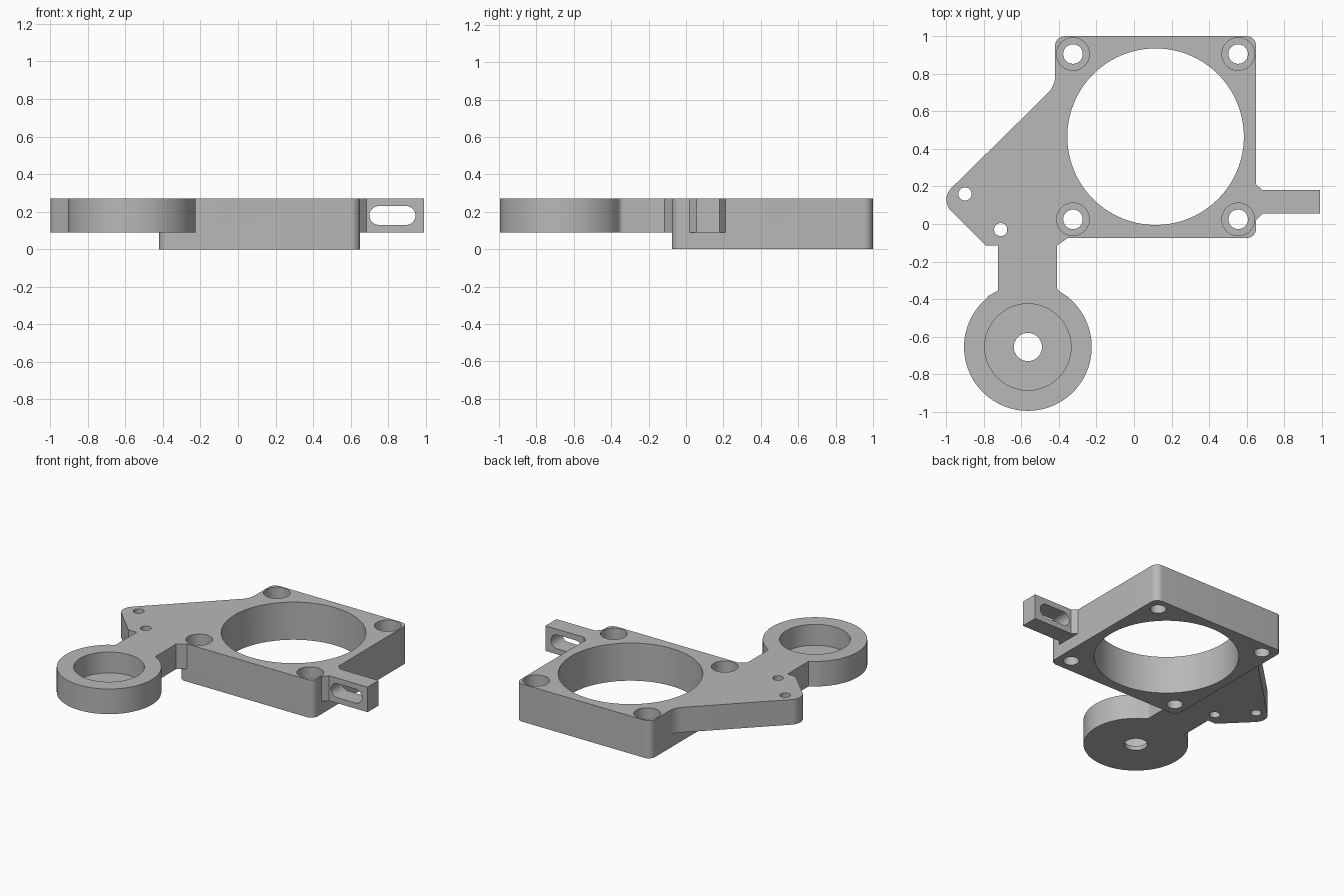
import bpy, bmesh
from math import cos, sin, pi
from mathutils import Vector

cube = bpy.data.objects.get("Cube")
if cube:
    bpy.data.objects.remove(cube, do_unlink=True)

grey = bpy.data.materials.new("plain_grey")
grey.use_nodes = True
GREY = (0.48, 0.48, 0.48, 1)
grey.diffuse_color = GREY
grey.node_tree.nodes["Principled BSDF"].inputs["Base Color"].default_value = GREY

TOP, ARM_Z = 0.27, 0.09
BODY = (-0.42, 0.65, -0.075, 1.0)


def prism(name, outline, low, high, axis="z"):
    """Extrude a flat outline along z, or an x-z outline along y."""
    bm = bmesh.new()
    place = (lambda a, b, h: (a, b, h)) if axis == "z" else (lambda a, b, h: (a, h, b))
    bottom = bm.faces.new([bm.verts.new(place(a, b, low)) for a, b in outline])
    moved = bmesh.ops.extrude_face_region(bm, geom=[bottom])["geom"]
    step = Vector(place(0, 0, high - low))
    bmesh.ops.translate(bm, vec=step, verts=[v for v in moved if isinstance(v, bmesh.types.BMVert)])
    bmesh.ops.recalc_face_normals(bm, faces=bm.faces)
    mesh = bpy.data.meshes.new(name)
    bm.to_mesh(mesh)
    bm.free()
    mesh.materials.append(grey)
    obj = bpy.data.objects.new(name, mesh)
    bpy.context.collection.objects.link(obj)
    return obj


def circle(x, y, r, n=48):
    return [(x + r * cos(2 * pi * i / n), y + r * sin(2 * pi * i / n)) for i in range(n)]


def rounded(points, n=8):
    """Round each (x, y, radius) corner with a tangent arc."""
    out = []
    for i, (x, y, r) in enumerate(points):
        p = Vector((x, y))
        if r == 0:
            out.append((x, y))
            continue
        a = (Vector(points[i - 1][:2]) - p).normalized()
        b = (Vector(points[(i + 1) % len(points)][:2]) - p).normalized()
        half = a.angle(b) / 2
        centre = p + (a + b).normalized() * (r / sin(half))
        start = p + a * (r * cos(half) / sin(half)) - centre
        end = p + b * (r * cos(half) / sin(half)) - centre
        for k in range(n + 1):
            d = start.lerp(end, k / n).normalized()
            out.append(tuple(centre + d * r))
    return out


def combine(target, other, operation):
    mod = target.modifiers.new("combine", "BOOLEAN")
    mod.object, mod.operation, mod.solver = other, operation, "EXACT"
    bpy.context.view_layer.objects.active = target
    bpy.ops.object.modifier_apply(modifier=mod.name)
    bpy.data.objects.remove(other, do_unlink=True)


# Square body
x0, x1, y0, y1 = BODY
bracket = prism("mounting_bracket", rounded([(x0, y0, 0.05), (x1, y0, 0.05),
                (x1, y1, 0.05), (x0, y1, 0.05)]), 0, TOP)

# Side wing with the neck that carries the ring
wing = prism("wing", rounded([
    (-0.42, 0.735, 0.13), (-1.035, 0.13, 0.085), (-0.79, -0.115, 0), (-0.725, -0.115, 0),
    (-0.725, -0.355, 0), (-0.78, -0.385, 0), (-0.565, -0.6, 0), (-0.35, -0.39, 0),
    (-0.41, -0.35, 0.03), (-0.41, -0.115, 0), (-0.34, -0.065, 0), (-0.25, 0.1, 0),
    (-0.37, 0.85, 0), (-0.42, 0.85, 0)]), ARM_Z, TOP)
combine(bracket, wing, "UNION")
RING = (-0.565, -0.655)
combine(bracket, prism("ring", circle(*RING, 0.34, 96), ARM_Z, TOP), "UNION")

# Slotted tab with chamfered root
tab = prism("tab", [(0.62, 0.02), (0.65, 0.02), (0.685, 0.055), (0.99, 0.055),
                    (0.99, 0.18), (0.685, 0.18), (0.65, 0.21), (0.62, 0.21)], ARM_Z, TOP)
combine(bracket, tab, "UNION")
slot = rounded([(0.70, 0.13, 0.0495), (0.945, 0.13, 0.0495),
                (0.945, 0.23, 0.0495), (0.70, 0.23, 0.0495)])
combine(bracket, prism("slot", slot, 0.0, 0.25, "y"), "DIFFERENCE")

# Round openings: x, y, radius, floor height
holes = [(0.115, 0.465, 0.47, -0.1), (-0.9, 0.16, 0.035, -0.1), (-0.71, -0.03, 0.035, -0.1),
         (*RING, 0.23, 0.12), (*RING, 0.075, -0.1)]
for x in (-0.325, 0.555):
    for y in (0.025, 0.905):
        holes += [(x, y, 0.087, 0.08), (x, y, 0.052, -0.1)]
for x, y, r, floor in holes:
    cutter = prism("hole", circle(x, y, r, 128 if r > 0.4 else 48), floor, TOP + 0.1)
    combine(bracket, cutter, "DIFFERENCE")

bpy.ops.object.select_all(action="DESELECT")
bracket.select_set(True)
bpy.context.view_layer.objects.active = bracket
bpy.ops.object.shade_smooth_by_angle(angle=0.5)
